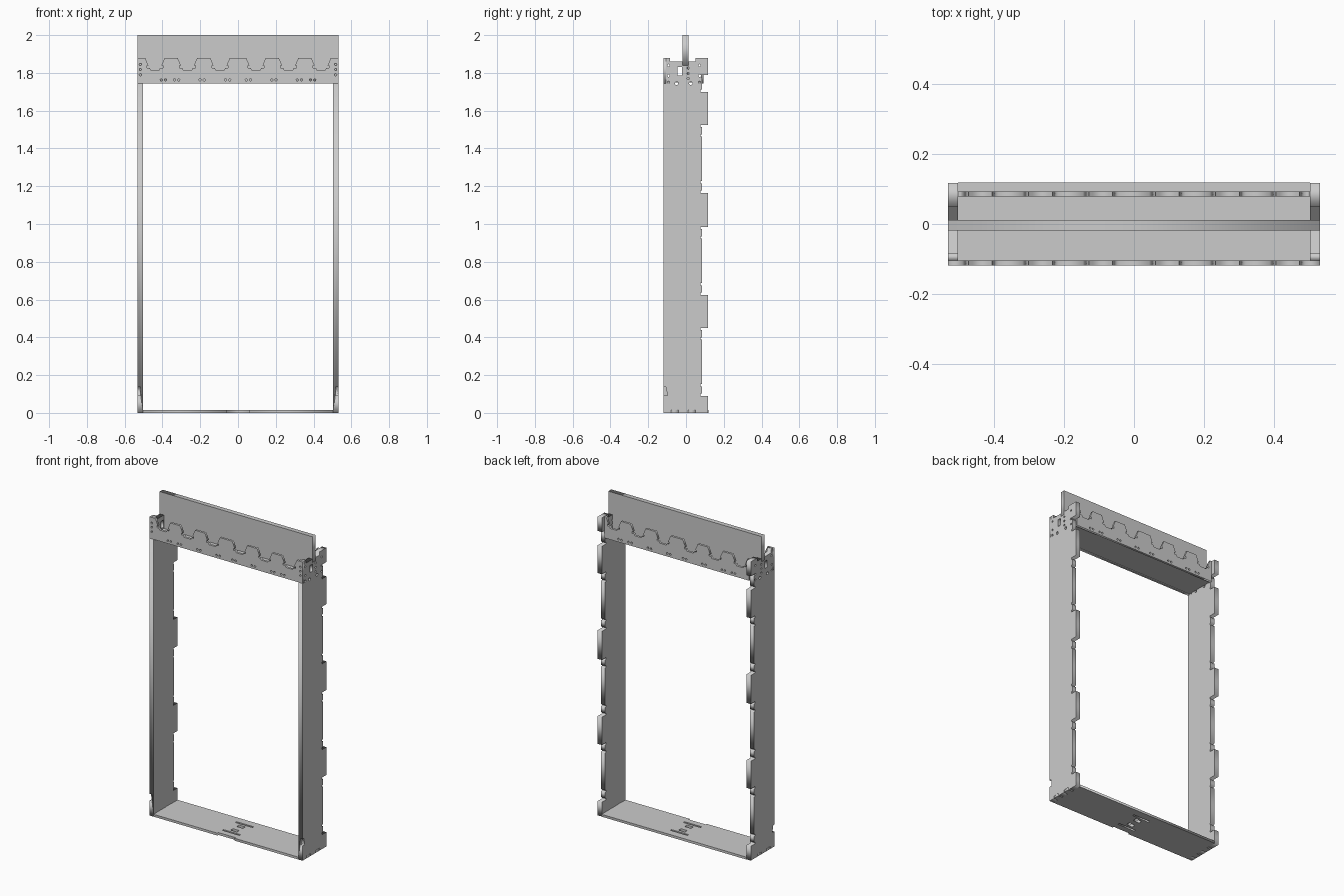
import bpy, bmesh, math

if "Cube" in bpy.data.objects:
    bpy.data.objects.remove(bpy.data.objects["Cube"])

W, T = 0.533, 0.029            # half width, side board thickness
IN = W - T                     # inner face of the side boards
YF, YB = -0.119, 0.119         # front and back limits


def rect(a0, a1, b0, b1):
    return [(a0, b0), (a1, b0), (a1, b1), (a0, b1)]


def circle(a, b, r=0.006, n=12):
    return [(a + r * math.cos(2 * math.pi * i / n), b + r * math.sin(2 * math.pi * i / n)) for i in range(n)]


def plate(name, axis, lo, hi, loops):
    """Flat board: first loop is the outline, the others are holes."""
    cu = bpy.data.curves.new(name, 'CURVE')
    cu.dimensions = '2D'
    cu.fill_mode = 'BOTH'
    cu.extrude = (hi - lo) / 2
    for loop in loops:
        sp = cu.splines.new('POLY')
        sp.points.add(len(loop) - 1)
        for p, (a, b) in zip(sp.points, loop):
            p.co = (a, b, 0, 1)
        sp.use_cyclic_u = True
    tmp = bpy.data.objects.new(name + "_outline", cu)
    bpy.context.collection.objects.link(tmp)
    dg = bpy.context.evaluated_depsgraph_get()
    me = bpy.data.meshes.new_from_object(tmp.evaluated_get(dg))
    bpy.data.objects.remove(tmp)
    mid = (lo + hi) / 2
    for v in me.vertices:
        a, b, c = v.co
        c += mid
        v.co = {'X': (c, a, b), 'Y': (a, c, b), 'Z': (a, b, c)}[axis]
    bm = bmesh.new()
    bm.from_mesh(me)
    bmesh.ops.remove_doubles(bm, verts=bm.verts, dist=1e-5)
    bmesh.ops.recalc_face_normals(bm, faces=bm.faces)
    bm.to_mesh(me)
    bm.free()
    me.name = name
    me.materials.clear()
    ob = bpy.data.objects.new(name, me)
    bpy.context.collection.objects.link(ob)
    return ob


# Side boards: floor slots, finger tabs on the back edge, slot for the top board
E = 0.084
tabs = [(0, 0.09), (0.45, 0.625), (0.985, 1.165), (1.525, 1.70), (1.79, 1.88)]
side = [(YF, 0)]
for y0, y1 in ((-0.08, -0.04), (0.01, 0.05)):
    side += [(y0, 0), (y0, 0.016), (y1, 0.016), (y1, 0)]
for i, (z0, z1) in enumerate(tabs):
    side += [(YB - 0.002, z0), (YB - 0.002, z1)]
    if i < len(tabs) - 1:
        n = tabs[i + 1][0]
        bites = [(z1, z1 + 0.012), (n - 0.012, n)]
        if n - z1 > 0.2:
            bites[1:1] = [(z1 + 0.05, z1 + 0.062), (n - 0.062, n - 0.05)]
        for k, (b0, b1) in enumerate(bites):
            pts = [(E, b0), (E - 0.008, b0), (E - 0.008, b1), (E, b1)]
            if k == 0:
                pts = pts[1:]
            if k == len(bites) - 1:
                pts = pts[:-1]
            side += pts
side += [(0.05, 1.88), (0.05, 1.86), (0.012, 1.86), (0.012, 1.84), (-0.018, 1.84),
         (-0.018, 1.86), (-0.085, 1.86), (-0.085, 1.88), (-0.105, 1.88), (-0.105, 1.745), (YF, 1.745)]
side_holes = [rect(-0.045, -0.022, 1.785, 1.83)]
side_holes += [circle(0.012, z) for z in (1.825, 1.797, 1.77)]
side_holes += [circle(0.072, z) for z in (1.84, 1.785, 1.75)]
side_holes += [circle(-0.092, z) for z in (1.84, 1.785, 1.75)]
side_holes += [circle(y, 1.745, 0.009) for y in (-0.05, 0.025)]

for s, tag in ((1, "right"), (-1, "left")):
    lo, hi = sorted((s * IN, s * W))
    board = plate("side_board_" + tag, 'X', lo, hi, [side] + side_holes)
    # shallow pocket in the outer front corner
    a, b = sorted((s * 0.517, s * 0.55))
    cut = plate("pocket_cutter_" + tag, 'X', a, b,
                [[(-0.14, 0.093), (-0.099, 0.093), (-0.105, 0.137), (-0.14, 0.137)]])
    cut.hide_render = True
    m = board.modifiers.new("pocket", 'BOOLEAN')
    m.operation = 'DIFFERENCE'
    m.solver = 'EXACT'
    m.object = cut
    bpy.context.view_layer.update()
    new = bpy.data.meshes.new_from_object(board.evaluated_get(bpy.context.evaluated_depsgraph_get()))
    board.modifiers.clear()
    board.data = new
    bpy.data.objects.remove(cut)


# Front and back lintel boards with keyed notches along the top edge
def lintel(name, y0, y1, half):
    out = [(-half, 1.745), (half, 1.745), (half, 1.88)]
    for c in (0.44, 0.268, 0.095, -0.095, -0.268, -0.44):
        r = [(0.052, 1.88), (0.034, 1.838), (0.042, 1.838), (0.042, 1.826),
             (0.027, 1.826), (0.023, 1.815)]
        out += [(c + d, z) for d, z in r] + [(c - d, z) for d, z in reversed(r)]
    out.append((-half, 1.88))
    holes = [circle(s * (x + d), 1.763) for s in (1, -1)
             for x in (0.055, 0.19, 0.325, 0.395) for d in (-0.011, 0.011)]
    if half > IN:
        holes += [circle(s * 0.517, z) for s in (1, -1) for z in (1.79, 1.818, 1.845)]
    plate(name, 'Y', y0, y1, [out] + holes)


lintel("lintel_front", -0.119, -0.105, W)
lintel("lintel_back", 0.079, 0.093, IN)

# Soffit board closing the lintel from below
plate("soffit", 'Z', 1.75, 1.776, [rect(-IN, IN, -0.105, 0.079)])

# Upright top board resting in the side slots
plate("top_board", 'Y', -0.018, 0.012,
      [[(-IN, 1.776), (IN, 1.776), (IN, 1.84), (W, 1.84), (W, 2.0), (-W, 2.0), (-W, 1.84), (-IN, 1.84)]])

# Floor board with end tabs, front recess and centre slots
half = [(0.06, YF + 0.01), (0.06, YF), (IN, YF)]
for y0, y1 in ((-0.08, -0.04), (0.01, 0.05)):
    half += [(IN, y0), (W, y0), (W, y1), (IN, y1)]
half += [(IN, YB)]
floor = half + [(-x, y) for x, y in reversed(half)]
slots = [rect(-0.06, 0.06, y - 0.006, y + 0.006) for y in (-0.065, 0.065)]
slots += [rect(-0.022, 0.022, y - 0.012, y + 0.012) for y in (-0.03, 0.03)]
plate("floor_board", 'Z', 0.0, 0.015, [floor] + slots)
